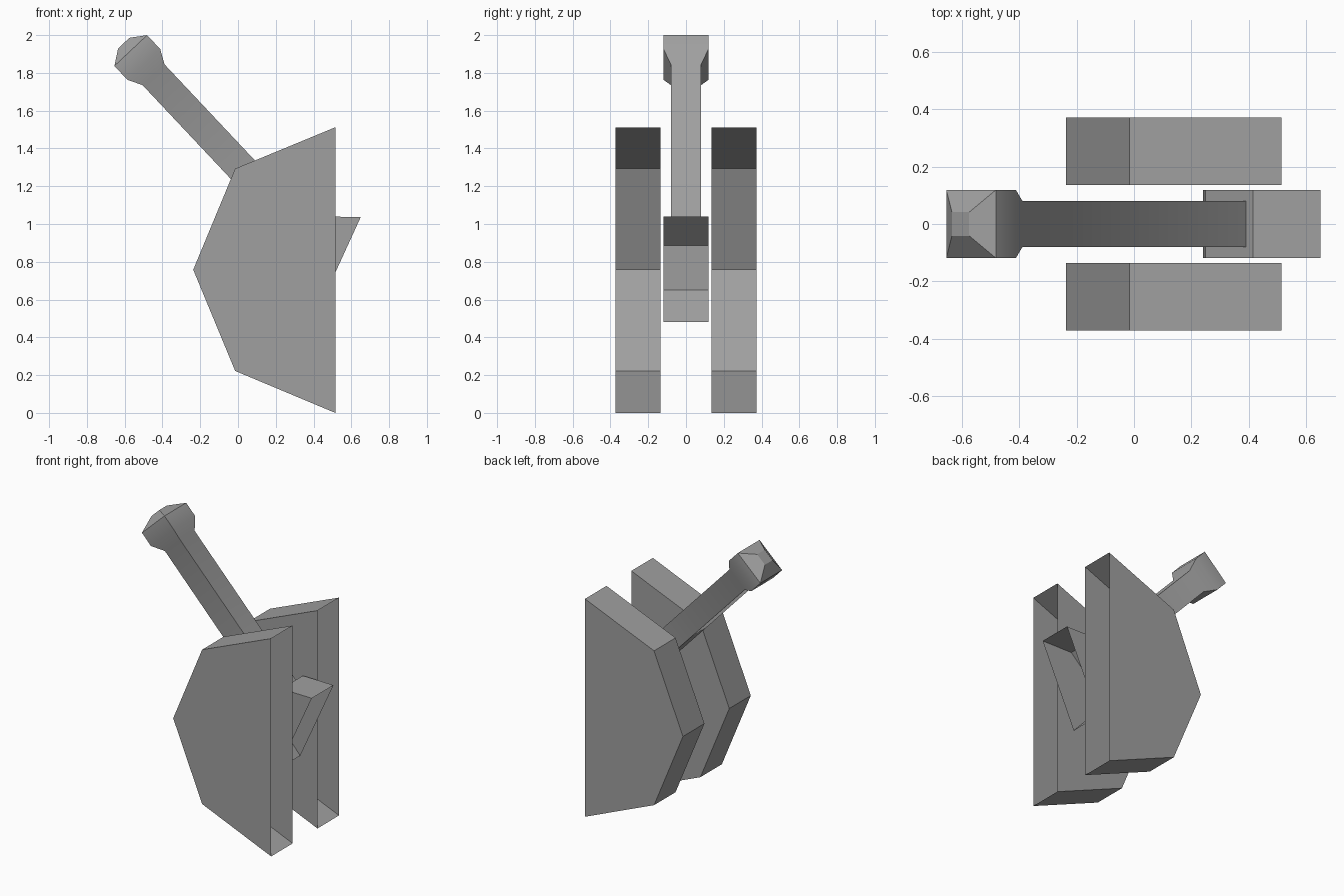
import bpy, bmesh, math
from mathutils import Vector

cube = bpy.data.objects.get("Cube")
if cube:
    bpy.data.objects.remove(cube, do_unlink=True)

grey = bpy.data.materials.new("plain grey")
grey.use_nodes = True
grey.diffuse_color = (0.35, 0.35, 0.35, 1)
grey.node_tree.nodes["Principled BSDF"].inputs["Base Color"].default_value = (0.35, 0.35, 0.35, 1)


def loft(name, rings, open_end=None):
    """Join rings of points into a solid, then remove one face to open it."""
    bm = bmesh.new()
    loops = [[bm.verts.new(p) for p in ring] for ring in rings]
    count = len(loops[0])
    caps = [bm.faces.new(loops[0]), bm.faces.new(loops[-1])]
    sides = []
    for a, b in zip(loops, loops[1:]):
        for i in range(count):
            j = (i + 1) % count
            sides.append(bm.faces.new((a[i], a[j], b[j], b[i])))
    bmesh.ops.recalc_face_normals(bm, faces=bm.faces)
    opening = caps[0] if open_end == "first cap" else sides[count - 1]
    bmesh.ops.delete(bm, geom=[opening], context='FACES_ONLY')
    mesh = bpy.data.meshes.new(name)
    bm.to_mesh(mesh)
    bm.free()
    mesh.materials.append(grey)
    obj = bpy.data.objects.new(name, mesh)
    bpy.context.collection.objects.link(obj)
    bpy.ops.object.select_all(action='DESELECT')
    obj.select_set(True)
    bpy.context.view_layer.objects.active = obj
    bpy.ops.object.shade_smooth_by_angle(angle=math.radians(30))
    return obj


def shell(name, profile, y0, y1):
    """Half-octagon shell, open along the line from its last to first point."""
    return loft(name, [[(x, y, z) for x, z in profile] for y in (y0, y1)])


# Side plates, open on the flat edge
plate = [(0.515, 0), (-0.015, 0.222), (-0.237, 0.758), (-0.015, 1.293), (0.515, 1.512)]
shell("front_plate", plate, -0.372, -0.136)
shell("back_plate", plate, 0.136, 0.372)

# Tilted pivot block between the plates
block = [(0.395, 0.48), (0.24, 0.65), (0.25, 0.885), (0.415, 1.04), (0.65, 1.037)]
shell("pivot_block", block, -0.119, 0.119)

# Lever with flared, chamfered grip; lower end is open
base = Vector((0.332, 0, 0.962))
axis = Vector((-0.685, 0, 0.728)).normalized()
across = Vector((axis.z, 0, -axis.x))
side = Vector((0, 1, 0))
sections = [(0, 0.08), (1.137, 0.08), (1.212, 0.119), (1.313, 0.119), (1.367, 0.041)]
corners = [(-1, -1), (1, -1), (1, 1), (-1, 1)]
loft("lever", [[base + axis * d + across * (a * r) + side * (b * r) for a, b in corners]
               for d, r in sections], "first cap")
